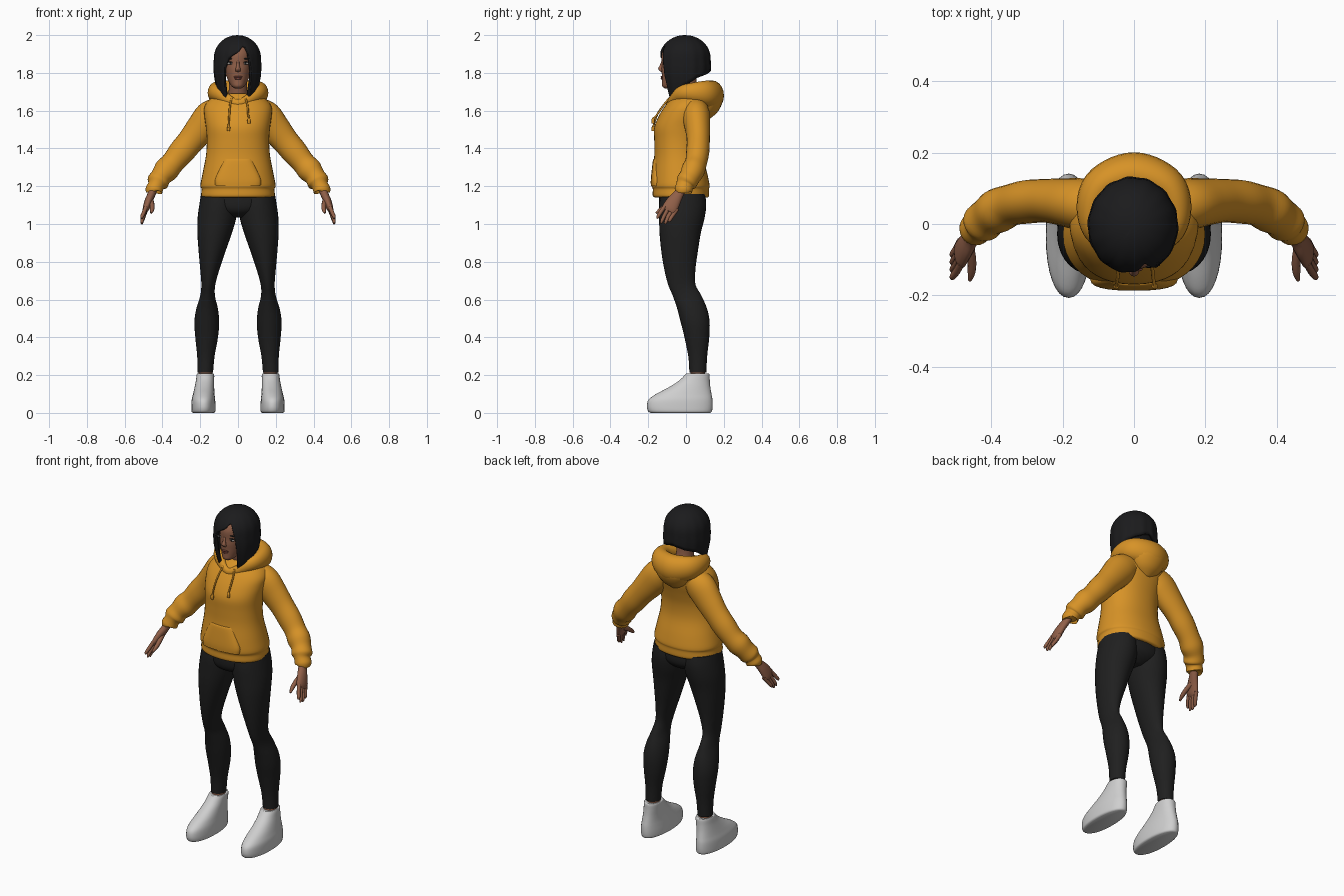
import bpy, bmesh, math
from mathutils import Vector


def material(name, rgb):
    m = bpy.data.materials.new(name)
    m.diffuse_color = (*rgb, 1)
    return m


ORANGE = material("orange_fleece", (0.68, 0.29, 0.02))
BLACK = material("black_leggings", (0.014, 0.014, 0.014))
HAIR = material("dark_hair", (0.011, 0.011, 0.012))
SKIN = material("brown_skin", (0.28, 0.115, 0.065))
WHITE = material("white_shoe", (0.62, 0.62, 0.62))
LIPS = material("lip_brown", (0.2, 0.06, 0.045))
EYE = material("eye_white", (0.6, 0.57, 0.53))


def finish(name, bm, mat, mirror=False):
    bmesh.ops.recalc_face_normals(bm, faces=bm.faces)
    me = bpy.data.meshes.new(name)
    bm.to_mesh(me)
    bm.free()
    me.materials.append(mat)
    ob = bpy.data.objects.new(name, me)
    bpy.context.collection.objects.link(ob)
    bpy.ops.object.select_all(action='DESELECT')
    ob.select_set(True)
    bpy.context.view_layer.objects.active = ob
    bpy.ops.object.shade_smooth_by_angle(angle=math.radians(50))
    if mirror:
        ob.modifiers.new("mirror", 'MIRROR').use_mirror_merge = False
    return ob


def spline(rows, k, closed):
    """Catmull-Rom through rows of numbers."""
    n, out = len(rows), []
    get = lambda i: rows[i % n] if closed else rows[max(0, min(n - 1, i))]
    for i in range(n if closed else n - 1):
        for j in range(k):
            t = j / k
            out.append([0.5 * (2 * b + (c - a) * t + (2 * a - 5 * b + 4 * c - d) * t * t
                               + (3 * b - a - 3 * c + d) * t ** 3)
                        for a, b, c, d in zip(get(i - 1), get(i), get(i + 1), get(i + 2))])
    return out if closed else out + [list(rows[-1])]


def loft(name, rows, mat, n=24, k=4, flat=False, closed=False, ref=(0, 1, 0), power=2, mirror=False):
    """Skin rings (x, y, z, half width, half depth); flat keeps the rings level."""
    st = spline(rows, k, closed)
    bm, rings, m = bmesh.new(), [], len(st)
    for i, s in enumerate(st):
        c = Vector(s[:3])
        a, b = (i - 1, (i + 1) % m) if closed else (max(i - 1, 0), min(i + 1, m - 1))
        t = Vector((0, 0, 1)) if flat else (Vector(st[b][:3]) - Vector(st[a][:3])).normalized()
        u = Vector(ref).cross(t).normalized()
        v = t.cross(u)
        ring = []
        for j in range(n):
            w = 2 * math.pi * j / n
            p, q = [math.copysign(abs(f) ** (2 / power), f) for f in (math.cos(w), math.sin(w))]
            ring.append(bm.verts.new(c + u * p * max(s[3], .002) + v * q * max(s[4], .002)))
        rings.append(ring)
    for i in range(m if closed else m - 1):
        r0, r1 = rings[i], rings[(i + 1) % m]
        for j in range(n):
            bm.faces.new((r0[j], r0[(j + 1) % n], r1[(j + 1) % n], r1[j]))
    if not closed:
        bm.faces.new(rings[0])
        bm.faces.new(rings[-1])
    return finish(name, bm, mat, mirror)


def stack(name, rows, mat, **kw):
    """Level loft from rows (z, x min, x max, y front, y back)."""
    return loft(name, [((a + b) / 2, (f + r) / 2, z, (b - a) / 2, (r - f) / 2)
                       for z, a, b, f, r in rows], mat, flat=True, **kw)


def blob(name, loc, size, mat, mirror=True):
    bm = bmesh.new()
    bmesh.ops.create_uvsphere(bm, u_segments=16, v_segments=10, radius=1)
    bmesh.ops.scale(bm, vec=size, verts=bm.verts)
    bmesh.ops.translate(bm, vec=loc, verts=bm.verts)
    return finish(name, bm, mat, mirror)


# Hoodie body with a gathered hem
stack("hoodie_body", [(z, -w, w, f, b) for z, w, f, b in (
    (1.14, .185, -.165, .115), (1.15, .195, -.176, .122), (1.185, .193, -.176, .122),
    (1.205, .199, -.182, .125), (1.27, .187, -.178, .112), (1.36, .170, -.168, .09),
    (1.44, .165, -.168, .09), (1.51, .170, -.168, .105), (1.57, .178, -.145, .122),
    (1.62, .178, -.115, .13), (1.66, .150, -.085, .13), (1.69, .10, -.055, .12))],
    ORANGE, n=40, power=2.2)

# Front pocket, slightly raised
stack("front_pocket", [(1.20, -.12, .12, -.186, -.12), (1.24, -.12, .12, -.186, -.12),
                       (1.33, -.08, .08, -.176, -.12), (1.345, -.075, .075, -.17, -.12)],
      ORANGE, power=2.6)

# Sleeves with loose folds and cuffs
loft("sleeve", [(.10, .05, 1.60, .075, .07), (.145, .055, 1.565, .088, .073),
                (.20, .062, 1.50, .080, .066), (.25, .065, 1.44, .071, .061),
                (.30, .062, 1.38, .069, .061), (.345, .053, 1.325, .062, .058),
                (.38, .038, 1.285, .066, .062), (.408, .02, 1.25, .055, .056),
                (.425, .003, 1.222, .058, .056), (.433, -.006, 1.205, .044, .047),
                (.445, -.014, 1.178, .046, .047), (.446, -.015, 1.172, .038, .04)],
     ORANGE, mirror=True)

# Folded-down hood around the neck
hood_half = [(.05, -.07, 1.655, .022, .028), (.105, -.02, 1.69, .036, .042),
             (.117, .05, 1.695, .044, .056), (.085, .11, 1.69, .055, .07)]
loft("hood", [(0, -.088, 1.638, .018, .022)] + hood_half + [(0, .138, 1.68, .063, .08)]
     + [(-h[0],) + h[1:] for h in reversed(hood_half)],
     ORANGE, closed=True, ref=(0, 0, 1), k=6, n=20)
stack("hood_tip", [(1.55, -.02, .02, .08, .115), (1.59, -.075, .075, .05, .165),
                   (1.65, -.11, .11, .04, .195), (1.70, -.11, .11, .04, .19)], ORANGE)

# Drawstrings with knotted ends
for side, x, end in (("left", .05, 1.54), ("right", -.042, 1.50)):
    s = math.copysign(1, x)
    loft(side + "_drawstring", [(x * .8, -.09, 1.665, .005, .005), (x, -.118, 1.63, .005, .005),
                                (x + s * .004, -.152, 1.58, .005, .005),
                                (x + s * .008, -.172, end + .02, .005, .005),
                                (x + s * .008, -.174, end + .012, .009, .009),
                                (x + s * .008, -.174, end - .008, .008, .008)], ORANGE, n=8)

# Leggings: hips and two legs
stack("hips", [(1.035, -.05, .05, -.08, .04), (1.06, -.13, .13, -.125, .08),
               (1.10, -.19, .19, -.142, .105), (1.18, -.185, .185, -.14, .10)], BLACK, n=32)
stack("legging", [(1.16, .005, .195, -.135, .10), (1.10, .002, .205, -.142, .107),
                  (1.03, .010, .214, -.142, .098), (.95, .033, .215, -.140, .078),
                  (.85, .068, .208, -.130, .062), (.76, .098, .200, -.115, .05),
                  (.68, .120, .194, -.095, .05), (.62, .122, .200, -.070, .082),
                  (.55, .106, .221, -.046, .112), (.48, .100, .231, -.028, .125),
                  (.40, .106, .226, -.008, .123), (.30, .124, .216, .012, .112),
                  (.215, .132, .214, .018, .108)], BLACK, n=28, mirror=True)

# Bare ankles and high-top shoes
stack("ankle", [(.12, .135, .208, .02, .10), (.25, .135, .208, .025, .10)], SKIN, k=1, mirror=True)
stack("shoe", [(.0, .128, .238, -.185, .128), (.008, .120, .246, -.20, .137),
               (.035, .119, .247, -.207, .141), (.07, .121, .245, -.198, .140),
               (.10, .124, .238, -.158, .135), (.135, .126, .230, -.092, .129),
               (.17, .126, .223, -.038, .126), (.20, .126, .219, -.006, .125),
               (.208, .130, .215, .002, .120), (.205, .140, .205, .02, .108)],
      WHITE, n=32, power=2.15, mirror=True)

# Hands: palm, four fingers and a thumb
loft("palm", [(.443, -.014, 1.21, .024, .027), (.455, -.035, 1.165, .021, .026),
              (.472, -.062, 1.125, .021, .036), (.486, -.085, 1.085, .018, .041),
              (.492, -.095, 1.068, .010, .034)], SKIN, n=16, mirror=True)
for i, finger in enumerate(("index", "middle", "ring", "little")):
    y, z = -.122 + .021 * i, 1.085 - .006 * i
    drop = (.05, .068, .066, .05)[i]
    loft(finger + "_finger", [(.485, y + .012, z + .012, .011, .011),
                              (.498, y - .012, z - drop * .45, .0105, .0105),
                              (.508, y - .026, z - drop * .9, .009, .009),
                              (.508, y - .032, z - drop * 1.12, .004, .004)], SKIN, n=10, mirror=True)
loft("thumb", [(.462, -.06, 1.125, .015, .016), (.455, -.10, 1.10, .013, .013),
               (.455, -.135, 1.075, .011, .011), (.460, -.158, 1.058, .005, .005)],
     SKIN, n=10, mirror=True)

# Neck and head
loft("neck", [(0, .03, 1.60, .062, .06), (0, .02, 1.67, .052, .052),
              (0, .005, 1.74, .048, .052), (0, 0, 1.82, .05, .055)], SKIN, flat=True)
stack("head", [(z, -w, w, f, b) for z, w, f, b in (
    (1.718, .018, -.113, -.065), (1.73, .034, -.126, -.03), (1.755, .050, -.127, .02),
    (1.79, .064, -.128, .06), (1.82, .071, -.130, .08), (1.85, .076, -.128, .09),
    (1.90, .079, -.128, .095), (1.94, .072, -.105, .08), (1.97, .04, -.06, .05))],
    SKIN, n=32, power=2.1)

# Face details
loft("nose", [(0, -.124, 1.862, .007, .006), (0, -.131, 1.84, .008, .008),
              (0, -.135, 1.822, .013, .012), (0, -.131, 1.81, .014, .008),
              (0, -.128, 1.806, .006, .004)], SKIN, n=12, flat=True)
blob("eye", (.040, -.115, 1.85), (.016, .006, .0065), EYE)
blob("iris", (.040, -.1185, 1.85), (.006, .0045, .0062), HAIR)
blob("eyelash", (.041, -.117, 1.857), (.018, .006, .0022), HAIR)
blob("eyebrow", (.042, -.116, 1.875), (.021, .006, .0032), HAIR)
blob("upper_lip", (0, -.127, 1.779), (.024, .007, .005), LIPS, False)
blob("lower_lip", (0, -.126, 1.770), (.020, .008, .006), LIPS, False)
blob("ear", (.079, -.005, 1.835), (.010, .018, .03), SKIN)


def lerp(table, x):
    for (x0, y0), (x1, y1) in zip(table, table[1:]):
        if x <= x1:
            return y0 + (y1 - y0) * (x - x0) / (x1 - x0)
    return table[-1][1]


# Bob haircut: dome whose lower edge varies by angle, parted over the face
edge = [(-180, 1.815), (-120, 1.775), (-80, 1.715), (-55, 1.665), (-45, 1.645), (-38, 1.68),
        (-34, 1.82), (-24, 1.875), (0, 1.91), (14, 1.94), (20, 1.945), (28, 1.90), (35, 1.83),
        (39, 1.67), (46, 1.635), (55, 1.66), (80, 1.715), (120, 1.775), (180, 1.815)]
girth = [(1.60, .07), (1.64, .085), (1.68, .104), (1.73, .117), (1.78, .127), (1.83, .131), (1.88, .128)]
bm, COLS, ROWS = bmesh.new(), 120, 16
crown = bm.verts.new((-.003, -.005, 2.0))
columns = []
for c in range(COLS):
    deg = -180 + 360 * c / COLS
    w, low, col = math.radians(deg), lerp(edge, deg), []
    for r in range(1, ROWS + 1):
        z = 2.0 - (2.0 - low) * (r / ROWS) ** 1.6
        rad = .128 * math.sqrt(max(0, 1 - ((z - 1.88) / .12) ** 2)) if z > 1.88 else lerp(girth, z)
        rad *= 1 + .012 * math.sin(w * 14) * r / ROWS
        col.append(bm.verts.new((-.003 + rad * math.sin(w) * .97,
                                 -.005 - rad * math.cos(w) * 1.05, z)))
    columns.append(col)
for c in range(COLS):
    a, b = columns[c], columns[(c + 1) % COLS]
    bm.faces.new((crown, a[0], b[0]))
    for r in range(ROWS - 1):
        bm.faces.new((a[r], a[r + 1], b[r + 1], b[r]))
hair = finish("hair", bm, HAIR)
shell = hair.modifiers.new("thickness", 'SOLIDIFY')
shell.thickness, shell.offset = .018, -1

# Hair underlayer closing the back of the bob
stack("hair_underlayer", [(1.785, -.085, .085, -.03, .085), (1.83, -.105, .105, -.05, .112),
                          (1.90, -.105, .105, -.06, .112), (1.96, -.06, .06, -.05, .06)], HAIR)
